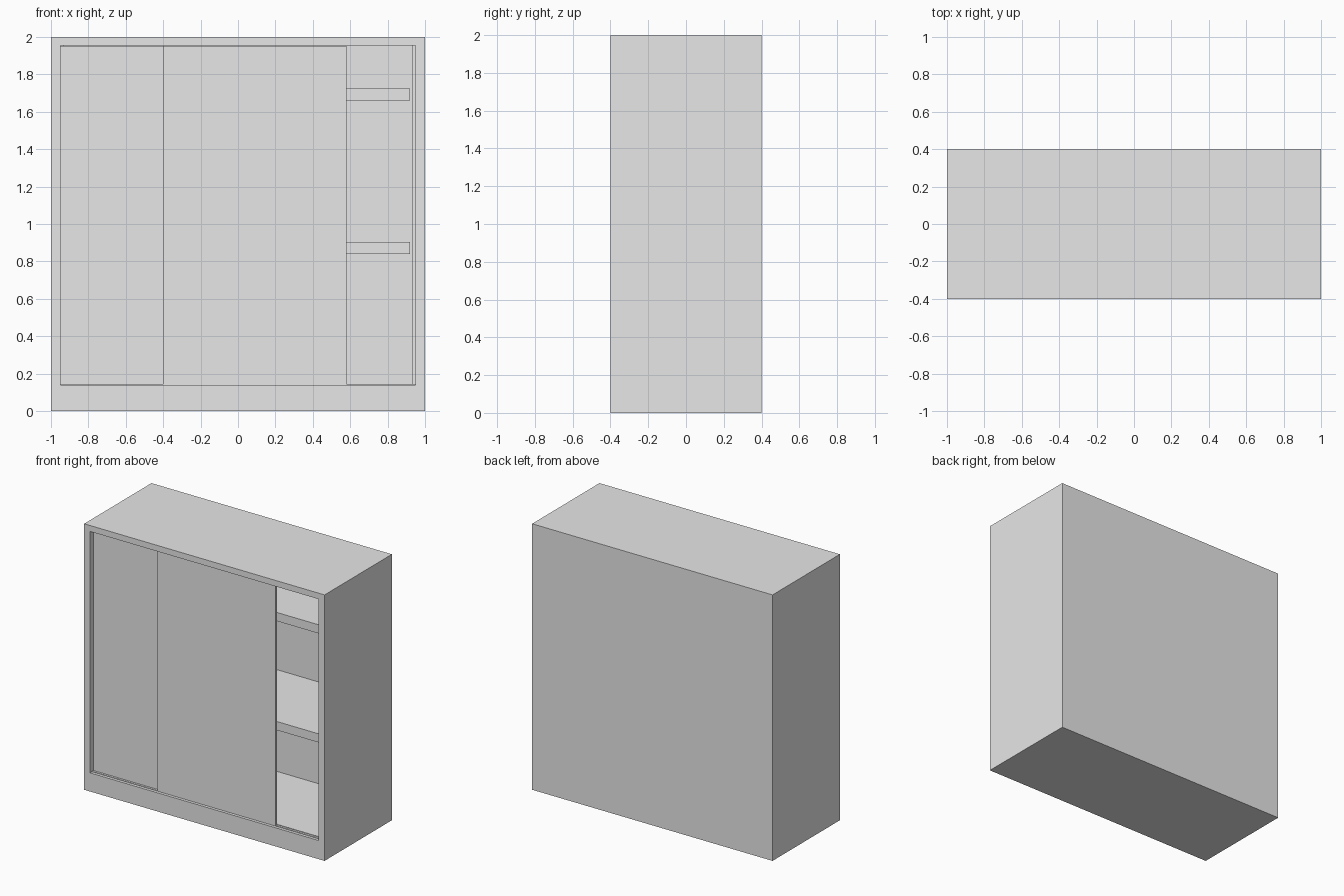
import bpy, bmesh

cube = bpy.data.objects.get("Cube")
if cube:
    bpy.data.objects.remove(cube, do_unlink=True)

grey = bpy.data.materials.new("light grey")
grey.use_nodes = True
grey.diffuse_color = (0.8, 0.8, 0.8, 1)
grey.node_tree.nodes["Principled BSDF"].inputs["Base Color"].default_value = grey.diffuse_color


def finish(name, bm):
    bmesh.ops.recalc_face_normals(bm, faces=bm.faces)
    mesh = bpy.data.meshes.new(name)
    bm.to_mesh(mesh)
    bm.free()
    mesh.materials.append(grey)
    obj = bpy.data.objects.new(name, mesh)
    bpy.context.collection.objects.link(obj)
    return obj


def box(name, x, y, z):
    """Box from its (low, high) range on each axis."""
    bm = bmesh.new()
    bmesh.ops.create_cube(bm, size=1)
    for v in bm.verts:
        v.co = [r[0] if c < 0 else r[1] for c, r in zip(v.co, (x, y, z))]
    return finish(name, bm)


def nested_shell(name, rings):
    """Skin a run of rectangles (half width, bottom, top, y), capped at both ends."""
    bm = bmesh.new()
    loops = [[bm.verts.new((x, y, z)) for x, z in
              ((-w, low), (w, low), (w, high), (-w, high))]
             for w, low, high, y in rings]
    for a, b in zip(loops, loops[1:]):
        for i in range(4):
            j = (i + 1) % 4
            bm.faces.new((a[i], a[j], b[j], b[i]))
    bm.faces.new(loops[0])
    bm.faces.new(loops[-1])
    return finish(name, bm)


FLOOR, CEILING = 0.14, 1.955
BACK, FRONT = 0.4, -0.4

# Carcass: outer walls, front frame, door recess and inner cavity
nested_shell("wardrobe_carcass", [
    (1.0, 0.0, 2.0, BACK),
    (1.0, 0.0, 2.0, FRONT),
    (0.95, FLOOR, CEILING, FRONT),
    (0.95, FLOOR, CEILING, -0.34),
    (0.93, FLOOR, CEILING, -0.34),
    (0.93, FLOOR, CEILING, 0.35),
])

# Sliding doors, the right-hand one running in front
door_z = (FLOOR + 0.004, CEILING - 0.004)
box("front_sliding_door", (-0.4, 0.58), (-0.385, -0.365), door_z)
box("rear_sliding_door", (-0.948, -0.36), (-0.362, -0.342), door_z)

# Thin door tracks on the floor of the recess
for name, y in (("front_track", -0.375), ("rear_track", -0.352)):
    box(name, (-0.95, 0.95), (y - 0.003, y + 0.003), (FLOOR, FLOOR + 0.004))

# Shelves
for name, z in (("lower_shelf", 0.84), ("upper_shelf", 1.66)):
    box(name, (-0.92, 0.92), (-0.335, 0.35), (z, z + 0.065))
